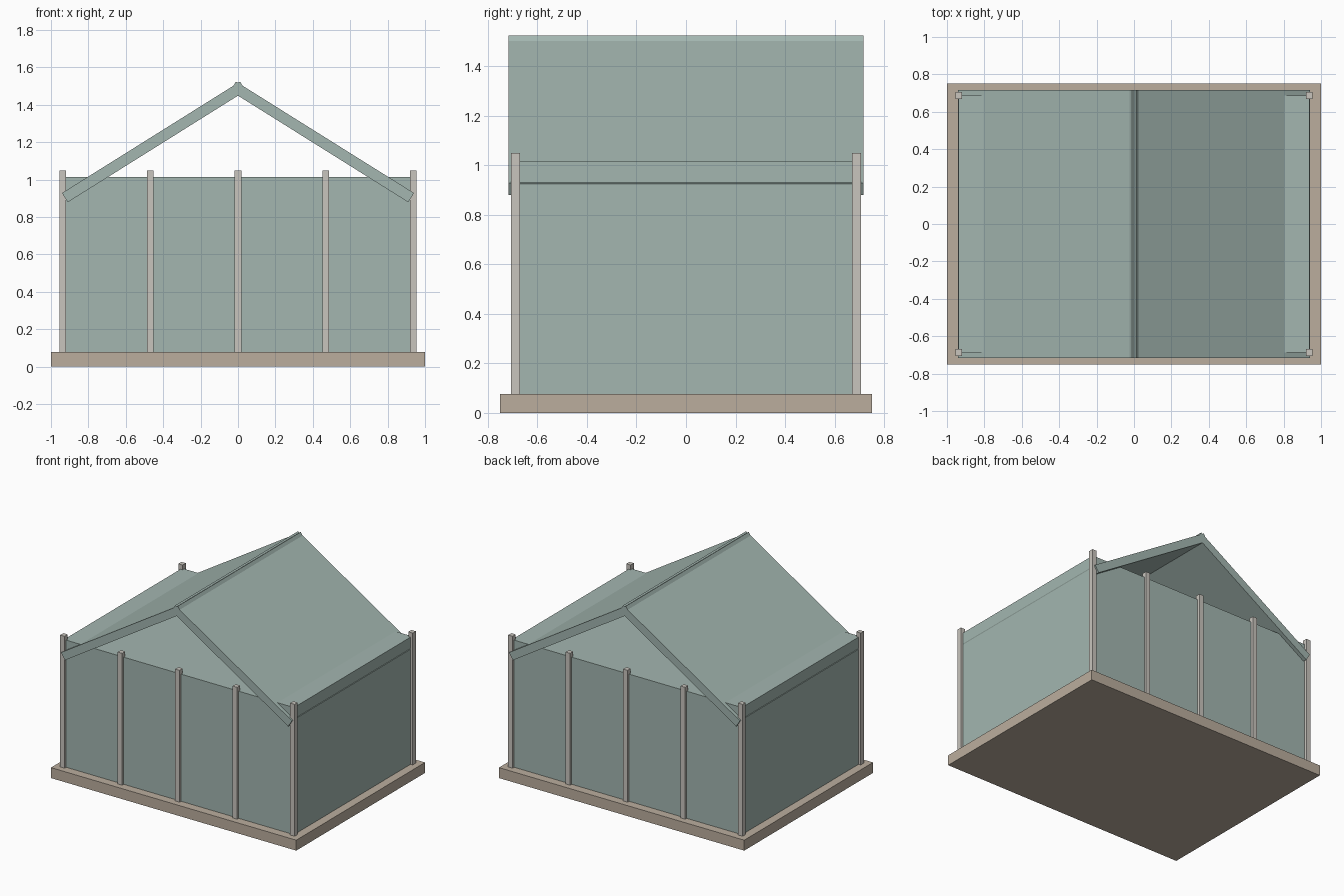
import bpy, math

if "Cube" in bpy.data.objects:
    bpy.data.objects.remove(bpy.data.objects["Cube"])


def material(name, srgb):
    m = bpy.data.materials.new(name)
    lin = [((c / 255 + 0.055) / 1.055) ** 2.4 for c in srgb]
    m.diffuse_color = (*lin, 1)
    m.use_nodes = True
    m.node_tree.nodes["Principled BSDF"].inputs["Base Color"].default_value = m.diffuse_color
    return m


SAGE = material("sage_green", (163, 182, 176))
TAN = material("tan", (187, 174, 158))
STONE = material("pale_stone", (201, 197, 190))


def box(name, center, size, mat, tilt=0):
    bpy.ops.mesh.primitive_cube_add(size=1, location=center)
    ob = bpy.context.object
    ob.name = name
    ob.scale = size
    ob.rotation_euler = (0, tilt, 0)
    ob.data.materials.append(mat)
    return ob


BASE_TOP, WALL_TOP, POST_TOP = 0.077, 1.014, 1.049
WX, WY = 0.9375, 0.6875

# plinth and solid hall body
box("base", (0, 0, BASE_TOP / 2), (2, 1.5, BASE_TOP), TAN)
box("hall_walls", (0, 0, (BASE_TOP + WALL_TOP) / 2),
    (2 * WX, 2 * WY, WALL_TOP - BASE_TOP), SAGE)

# five posts along the front and the back
for side, y in (("front", -WY), ("back", WY)):
    for i in range(5):
        box(f"{side}_post_{i + 1}", (WX * (i - 2) / 2, y, (BASE_TOP + POST_TOP) / 2),
            (0.036, 0.036, POST_TOP - BASE_TOP), STONE)

# two roof slabs, crossing slightly at the ridge
ridge, eave, thick = (-0.011, 1.524), (0.941, 0.928), 0.058
dx, dz = eave[0] - ridge[0], eave[1] - ridge[1]
length, angle = math.hypot(dx, dz), math.atan2(-dz, dx)
cx = (ridge[0] + eave[0]) / 2 - math.sin(angle) * thick / 2
cz = (ridge[1] + eave[1]) / 2 - math.cos(angle) * thick / 2
for name, s in (("right", 1), ("left", -1)):
    box(f"{name}_roof_slab", (s * cx, 0, cz), (length, 1.432, thick), SAGE, s * angle)
